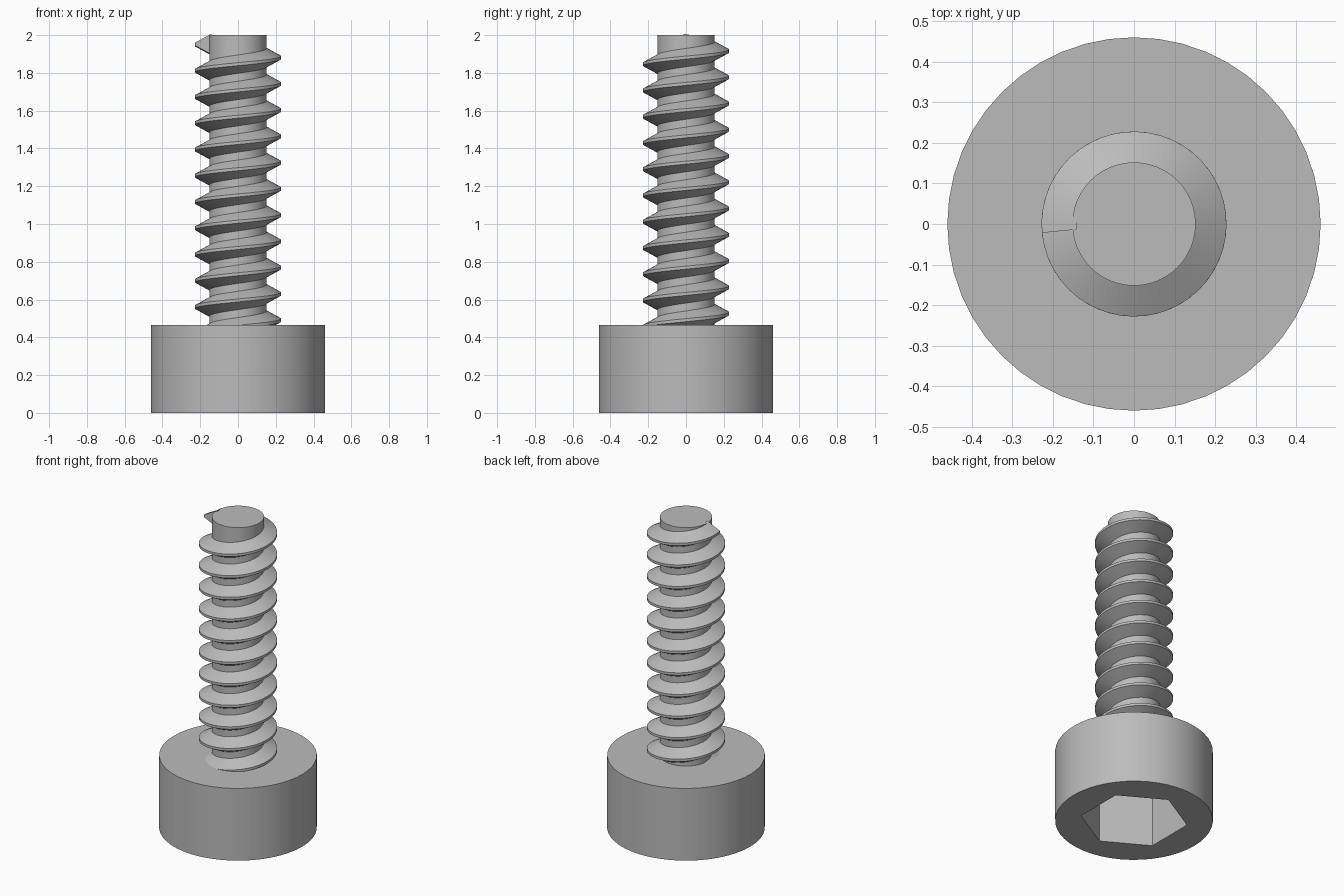
import bpy
import bmesh
import math

cube = bpy.data.objects.get("Cube")
if cube:
    bpy.data.objects.remove(cube, do_unlink=True)

# Main dimensions
HEAD_R, HEAD_H = 0.46, 0.465
SOCKET_R, SOCKET_DEPTH = 0.313, 0.32
CORE_R, CREST_R = 0.152, 0.228
PITCH, SEGMENTS = 0.139, 48
START, END = -3810, 185.5        # thread angles in degrees
CREST_Z = 1.881                  # crest height at angle zero

steel = bpy.data.materials.new("grey_steel")
steel.use_nodes = True
GREY = (0.5, 0.5, 0.5, 1)
steel.diffuse_color = GREY
steel.node_tree.nodes["Principled BSDF"].inputs["Base Color"].default_value = GREY


def activate(obj):
    bpy.ops.object.select_all(action="DESELECT")
    obj.select_set(True)
    bpy.context.view_layer.objects.active = obj


def smooth(obj):
    activate(obj)
    bpy.ops.object.shade_smooth_by_angle(angle=math.radians(25))


def prism(name, radius, bottom, top, sides, turn=0):
    bpy.ops.mesh.primitive_cylinder_add(
        vertices=sides, radius=radius, depth=top - bottom,
        location=(0, 0, (bottom + top) / 2), rotation=(0, 0, turn))
    obj = bpy.context.object
    obj.name = name
    obj.data.materials.append(steel)
    return obj


# Head with a hexagonal socket underneath
head = prism("head", HEAD_R, 0, HEAD_H, SEGMENTS)
cutter = prism("socket_cutter", SOCKET_R, -0.1, SOCKET_DEPTH, 6)
cutter.hide_render = True
cut = head.modifiers.new("socket", "BOOLEAN")
cut.operation = "DIFFERENCE"
cut.solver = "EXACT"
cut.object = cutter
activate(head)
bpy.ops.object.modifier_apply(modifier=cut.name)
bpy.data.objects.remove(cutter, do_unlink=True)
smooth(head)

# Shank core
smooth(prism("shank", CORE_R, 0.4, 2, SEGMENTS))

# Thread: a trapezoid section swept along a helix, rooted inside the core
section = [(CORE_R - 0.01, -0.054), (CREST_R, -0.008),
           (CREST_R, 0.008), (CORE_R - 0.01, 0.054)]
bm = bmesh.new()
steps = round((END - START) * SEGMENTS / 360)
rings = []
for i in range(steps + 1):
    degrees = START + (END - START) * i / steps
    a = math.radians(degrees)
    z = CREST_Z + PITCH * degrees / 360
    rings.append([bm.verts.new((r * math.cos(a), r * math.sin(a), z + dz))
                  for r, dz in section])
for low, high in zip(rings, rings[1:]):
    for j in range(4):
        k = (j + 1) % 4
        bm.faces.new((low[j], high[j], high[k], low[k]))
bm.faces.new(rings[0])
bm.faces.new(rings[-1][::-1])
bmesh.ops.recalc_face_normals(bm, faces=bm.faces)
mesh = bpy.data.meshes.new("thread")
bm.to_mesh(mesh)
bm.free()
mesh.materials.append(steel)
thread = bpy.data.objects.new("thread", mesh)
bpy.context.collection.objects.link(thread)
smooth(thread)
